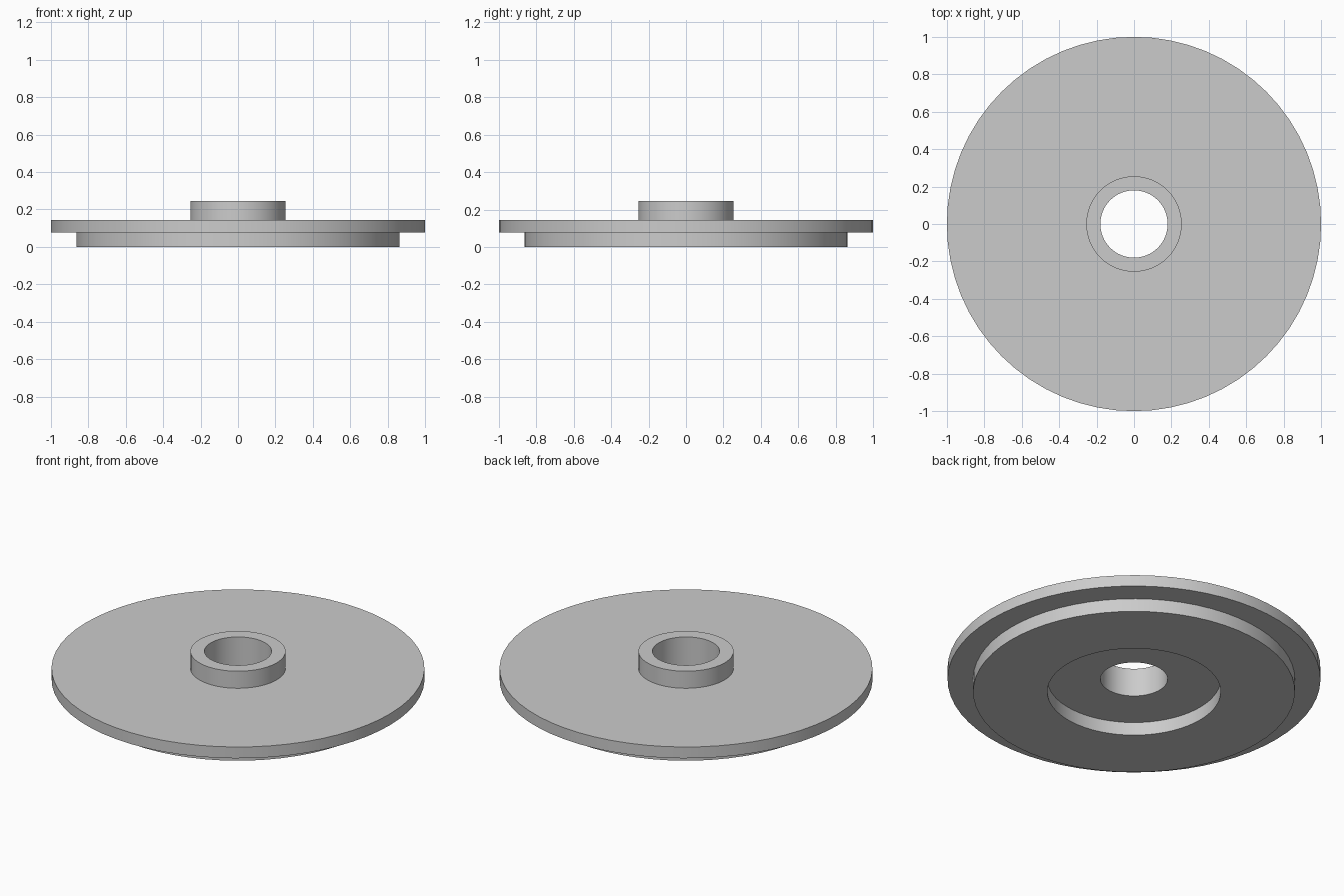
import bpy
import bmesh
from math import radians, tau
from mathutils import Matrix, Vector

SEGMENTS = 64

cube = bpy.data.objects.get("Cube")
if cube:
    bpy.data.objects.remove(cube, do_unlink=True)

# Single grey material
grey = bpy.data.materials.new("plain grey")
grey.use_nodes = True
colour = (0.6, 0.6, 0.6, 1.0)
grey.diffuse_color = colour
grey.node_tree.nodes["Principled BSDF"].inputs["Base Color"].default_value = colour


def lathe(name, profile):
    """Turn a closed (radius, height) profile around the z axis."""
    bm = bmesh.new()
    rings = []
    for i in range(SEGMENTS):
        turn = Matrix.Rotation(tau * i / SEGMENTS, 3, "Z")
        rings.append([bm.verts.new(turn @ Vector((r, 0, z))) for r, z in profile])
    count = len(profile)
    for i in range(SEGMENTS):
        a, b = rings[i], rings[(i + 1) % SEGMENTS]
        for j in range(count):
            k = (j + 1) % count
            bm.faces.new((a[j], b[j], b[k], a[k]))
    bmesh.ops.recalc_face_normals(bm, faces=bm.faces)
    mesh = bpy.data.meshes.new(name)
    bm.to_mesh(mesh)
    bm.free()
    mesh.materials.append(grey)
    obj = bpy.data.objects.new(name, mesh)
    bpy.context.collection.objects.link(obj)
    bpy.ops.object.select_all(action="DESELECT")
    obj.select_set(True)
    bpy.context.view_layer.objects.active = obj
    bpy.ops.object.shade_smooth_by_angle(angle=radians(30))
    return obj


BORE, HUB, RECESS, BASE, RIM = 0.18, 0.255, 0.465, 0.863, 1.0
STEP, PLATE_TOP, HUB_TOP = 0.078, 0.145, 0.246

# Flanged disc: bore, raised hub, wide plate, stepped base and underside recess
lathe("flanged_disc", [
    (BORE, STEP), (RECESS, STEP), (RECESS, 0), (BASE, 0), (BASE, STEP),
    (RIM, STEP), (RIM, PLATE_TOP), (HUB, PLATE_TOP), (HUB, HUB_TOP), (BORE, HUB_TOP),
])
